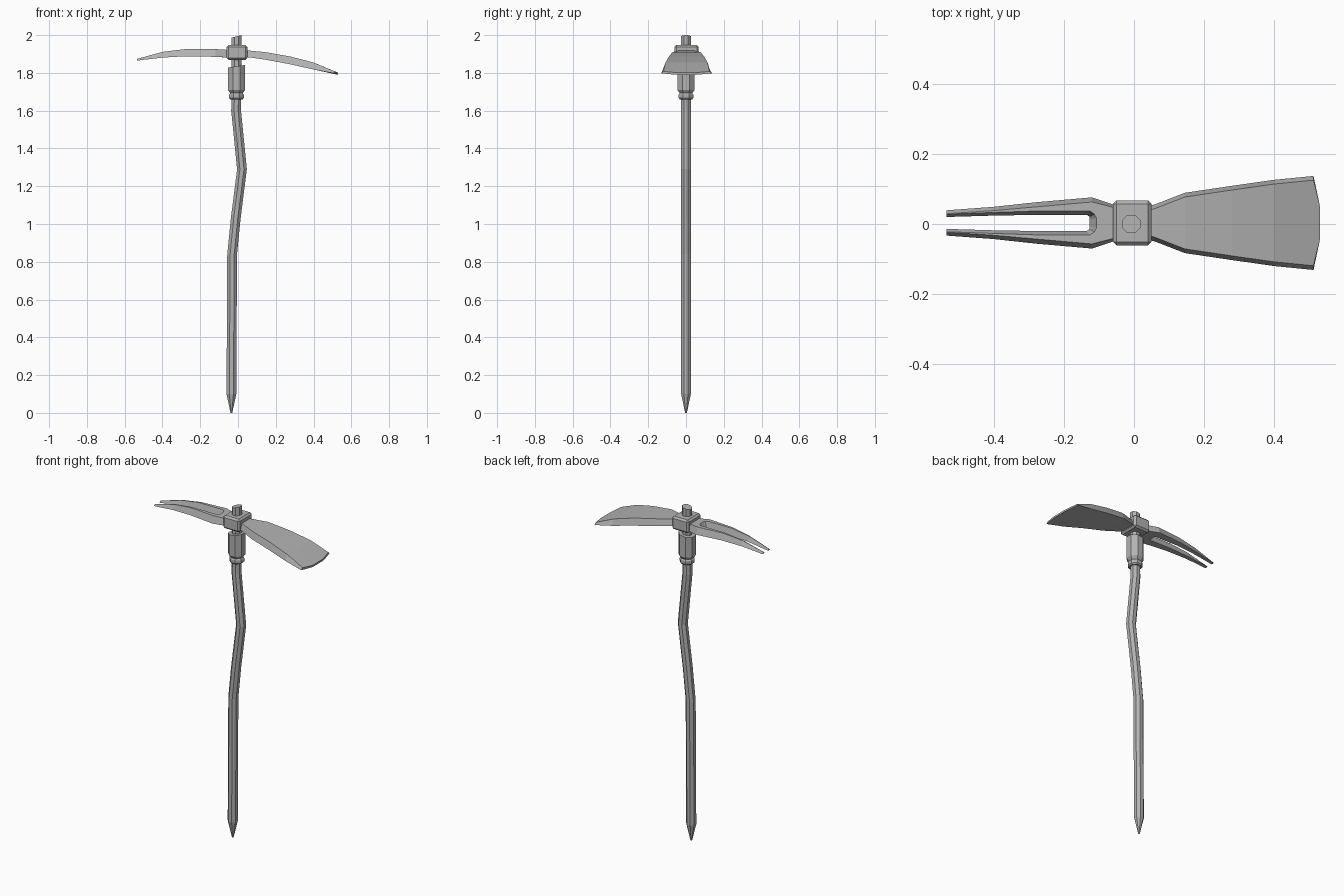
import bpy, bmesh, math

if "Cube" in bpy.data.objects:
    bpy.data.objects.remove(bpy.data.objects["Cube"], do_unlink=True)

GREY = (0.45, 0.45, 0.45, 1)
metal = bpy.data.materials.new("plain grey")
metal.use_nodes = True
metal.diffuse_color = GREY
metal.node_tree.nodes["Principled BSDF"].inputs["Base Color"].default_value = GREY


def finish(name, bm):
    bmesh.ops.recalc_face_normals(bm, faces=bm.faces)
    mesh = bpy.data.meshes.new(name)
    bm.to_mesh(mesh)
    bm.free()
    mesh.materials.append(metal)
    obj = bpy.data.objects.new(name, mesh)
    bpy.context.collection.objects.link(obj)
    return obj


def loft(name, rings):
    """Skin a row of equal rings and cap both ends."""
    bm = bmesh.new()
    rows = [[bm.verts.new(p) for p in ring] for ring in rings]
    n = len(rows[0])
    for a, b in zip(rows, rows[1:]):
        for i in range(n):
            j = (i + 1) % n
            bm.faces.new((a[i], a[j], b[j], b[i]))
    bm.faces.new(rows[0])
    bm.faces.new(rows[-1])
    return finish(name, bm)


def tube(name, stations, sides=8, tilt=0.0):
    """Faceted upright tube through (x, z, radius); tilt slants the top end."""
    rings = []
    for k, (x, z, r) in enumerate(stations):
        slope = tilt if k == len(stations) - 1 else 0
        ring = []
        for i in range(sides):
            a = 2 * math.pi * (i + 0.5) / sides
            dx = r * math.cos(a)
            ring.append((x + dx, r * math.sin(a), z + slope * dx))
        rings.append(ring)
    return loft(name, rings)


def lerp(table, x, col):
    for a, b in zip(table, table[1:]):
        if x <= b[0]:
            t = (x - a[0]) / (b[0] - a[0])
            return a[col] + t * (b[col] - a[col])
    return table[-1][col]


# Crooked handle with a pointed foot
tube("handle", [(-0.035, 0, 0.005), (-0.035, 0.1, 0.028), (-0.031, 0.84, 0.028),
                (-0.012, 1.03, 0.028), (0.021, 1.29, 0.028), (-0.01, 1.6, 0.028),
                (-0.008, 1.7, 0.028), (-0.008, 1.993, 0.028)], tilt=0.25)

# Sleeve and collar below the head
tube("sleeve", [(-0.008, 1.69, 0.034), (-0.008, 1.71, 0.049),
                (-0.008, 1.835, 0.049)], tilt=0.15)
tube("collar", [(-0.008, 1.66, 0.036), (-0.008, 1.667, 0.042),
                (-0.008, 1.685, 0.042), (-0.008, 1.693, 0.036)])

# Bevelled socket block
bm = bmesh.new()
bmesh.ops.create_cube(bm, size=1)
for v in bm.verts:
    v.co = (v.co.x * 0.11 - 0.005, v.co.y * 0.128 + 0.003, v.co.z * 0.078 + 1.908)
bmesh.ops.bevel(bm, geom=bm.edges[:], offset=0.01, segments=1, affect='EDGES')
finish("socket", bm)

# Broad curved blade: x, half width, bottom z, top z
blade = [(0.03, 0.045, 1.885, 1.92), (0.06, 0.053, 1.882, 1.918),
         (0.145, 0.086, 1.87, 1.91), (0.28, 0.106, 1.845, 1.886),
         (0.40, 0.123, 1.818, 1.855), (0.53, 0.134, 1.79, 1.801)]
rings = []
for k, (x, w, low, high) in enumerate(blade):
    back = 0.018 if k == len(blade) - 1 else 0
    drop = back * 0.4
    ring = []
    for f in (-1, -0.37, 0.37, 1):
        edge = abs(f) == 1
        ring.append((x - back * edge, f * w + 0.003, low + drop * edge))
    for f in (1, 0.37, -0.37, -1):
        edge = abs(f) == 1
        y = f * (w - 0.012) if edge else f * w
        ring.append((x - back * edge, y + 0.003, high + drop * edge))
    rings.append(ring)
loft("blade", rings)

# Two-pronged fork: heights along x, then one half of the U outline
heights = [(-0.535, 1.865, 1.874), (-0.45, 1.878, 1.905), (-0.28, 1.888, 1.926),
           (-0.12, 1.885, 1.926), (-0.03, 1.88, 1.92)]
# outer x, outer y, inner x, inner y, top inset in x, top inset in y
half = [(-0.535, 0.036, -0.535, 0.017, 0, 0.008),
        (-0.40, 0.046, -0.40, 0.021, 0, 0.009),
        (-0.28, 0.059, -0.28, 0.023, 0, 0.011),
        (-0.12, 0.073, -0.135, 0.023, 0.01, 0.011),
        (-0.06, 0.053, -0.127, 0.018, 0.014, 0.007),
        (-0.035, 0.045, -0.127, 0.010, 0.02, 0.004)]


def fork_ring(station, side):
    ox, oy, ix, iy, sx, sy = station
    points = [(ox, oy, 1), (ox, oy - sy * 1.2, 2), (ix + sx, iy + sy, 2), (ix, iy, 1)]
    return [(x, side * y + 0.003, lerp(heights, x, col)) for x, y, col in points]


loft("fork", [fork_ring(s, 1) for s in half] + [fork_ring(s, -1) for s in reversed(half)])
